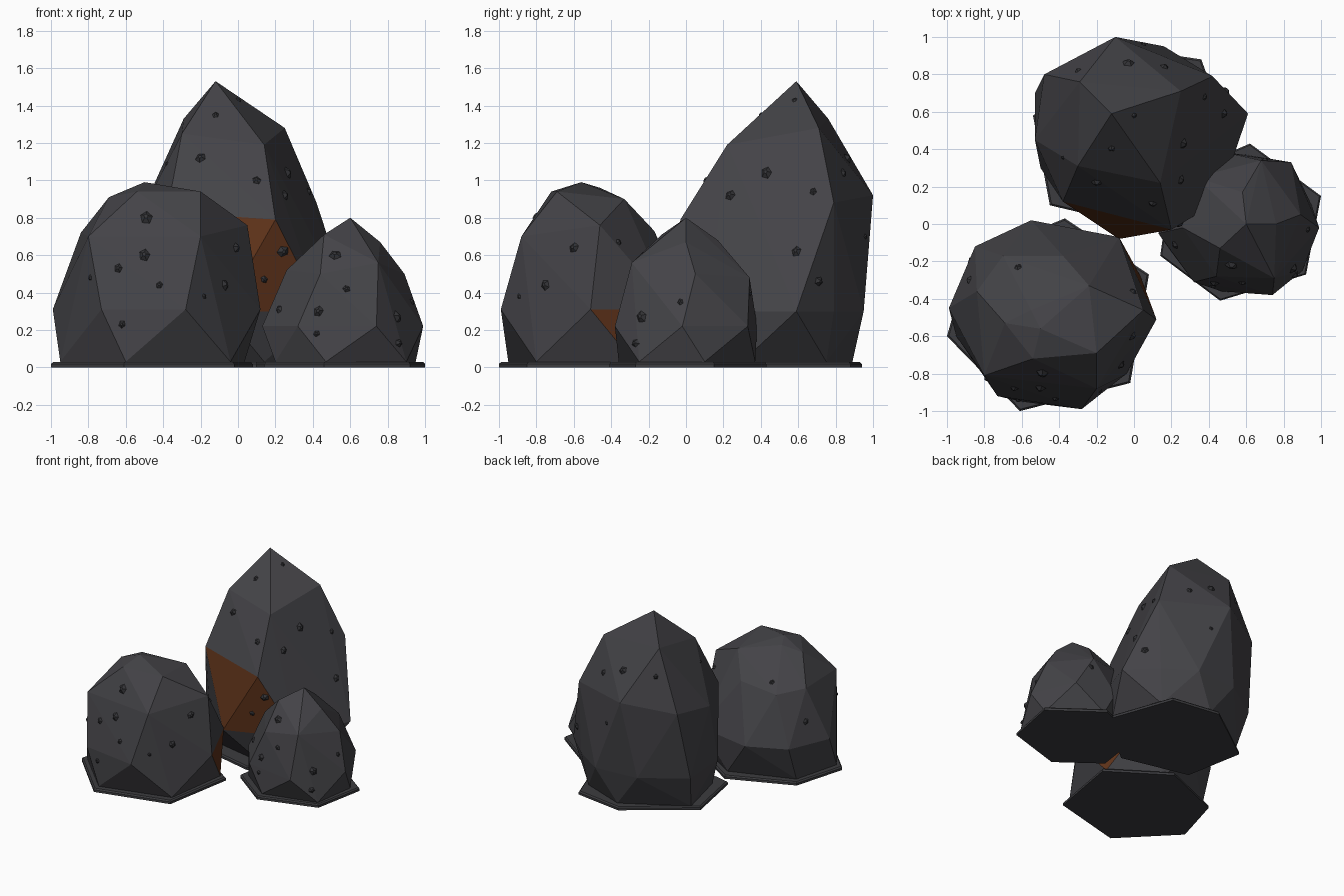
import bpy
import bmesh
import random
from mathutils import Vector, Matrix
from mathutils.bvhtree import BVHTree

random.seed(4)
if "Cube" in bpy.data.objects:
    bpy.data.objects.remove(bpy.data.objects["Cube"], do_unlink=True)


def make_material(name, rgb):
    mat = bpy.data.materials.new(name)
    mat.use_nodes = True
    mat.diffuse_color = (*rgb, 1)
    shader = mat.node_tree.nodes["Principled BSDF"]
    shader.inputs["Base Color"].default_value = (*rgb, 1)
    shader.inputs["Roughness"].default_value = 0.9
    return mat


rock = make_material("charcoal rock", (0.057, 0.056, 0.063))
rust = make_material("rust patch", (0.112, 0.032, 0.01))
slate = make_material("dark slate", (0.045, 0.045, 0.05))
chip = make_material("chip grey", (0.034, 0.034, 0.038))


def finish(bm, name, *materials):
    mesh = bpy.data.meshes.new(name)
    bm.to_mesh(mesh)
    bm.free()
    for mat in materials:
        mesh.materials.append(mat)
    obj = bpy.data.objects.new(name, mesh)
    bpy.context.collection.objects.link(obj)


def boulder(name, crown, rings, rust_rule=None):
    """Faceted hull over loose crown points and level rings of (x, y) points."""
    bm = bmesh.new()
    for p in crown:
        bm.verts.new(p)
    for z, ring in rings.items():
        for x, y in ring:
            bm.verts.new((x, y, z))
    bmesh.ops.convex_hull(bm, input=bm.verts[:])
    loose = [v for v in bm.verts if not v.link_faces]
    bmesh.ops.delete(bm, geom=loose, context='VERTS')
    bmesh.ops.recalc_face_normals(bm, faces=bm.faces[:])
    if rust_rule:
        for face in bm.faces:
            if all(rust_rule(v.co, face.calc_center_median()) for v in face.verts):
                face.material_index = 1
    surface = BVHTree.FromBMesh(bm)
    finish(bm, name, rock, rust)
    return surface


def base_plate(name, corners):
    """Thin slab with a slightly narrower top."""
    bm = bmesh.new()
    middle = sum((Vector(c) for c in corners), Vector((0, 0))) / len(corners)
    for z, scale in ((0, 1), (0.018, 1), (0.028, 0.98)):
        for c in corners:
            bm.verts.new((*middle.lerp(Vector(c), scale), z))
    bmesh.ops.convex_hull(bm, input=bm.verts[:])
    bmesh.ops.recalc_face_normals(bm, faces=bm.faces[:])
    finish(bm, name, slate)


def chips(name, surface, front=(), side=(), top=(), back=()):
    """Small five-sided stones stuck on a boulder, each found by a straight ray."""
    bm = bmesh.new()
    rays = [((x, -3, z), (0, 1, 0), r) for x, z, r in front]
    rays += [((3, y, z), (-1, 0, 0), r) for y, z, r in side]
    rays += [((x, y, 3), (0, 0, -1), r) for x, y, r in top]
    rays += [((x, 3, z), (0, -1, 0), r) for x, z, r in back]
    for origin, direction, r in rays:
        hit, normal, _, _ = surface.ray_cast(Vector(origin), Vector(direction))
        if hit is None:
            continue
        spin = Matrix.Rotation(random.uniform(0, 6), 4, 'Z')
        place = (Matrix.Translation(hit) @ normal.to_track_quat('Z', 'Y').to_matrix().to_4x4()
                 @ spin @ Matrix.Diagonal((r, r * 0.85, r, 1)))
        bmesh.ops.create_cone(bm, cap_ends=True, segments=5, radius1=1.45,
                              radius2=0.3, depth=0.9, matrix=place)
    finish(bm, name, chip)


# Tall boulder at the back, with a rust patch on its front
tall = boulder(
    "tall_boulder",
    [(-.12, .59, 1.53), (-.29, .76, 1.33), (.25, .71, 1.28), (.14, .22, 1.19),
     (-.3, .31, 1.25), (-.38, .12, .83), (.2, -.03, .79), (.42, .79, .88),
     (-.1, 1, .92), (-.48, .8, .85), (-.53, .45, .8)],
    {.3: [(.61, .59), (.45, .12), (-.08, -.08), (-.5, .3), (-.53, .7),
          (-.2, .92), (.16, .95), (.4, .79)],
     .03: [(.47, .3), (.36, .75), (0, .89), (-.48, .62), (-.38, .2), (.14, .09)]},
    lambda p, mid: -.4 < p.x < .5 and p.y < .25 and .2 < p.z < 1.22 and mid.x < .22)
base_plate("tall_boulder_base", [(.36, .88), (-.04, .94), (-.54, .58), (-.45, .1),
                                 (.1, -.03), (.55, .35)])
chips("tall_boulder_chips", tall,
      front=[(-.12, 1.35, .025), (-.2, 1.12, .035), (.1, 1, .03), (.25, .92, .035),
             (.24, .62, .04), (.14, .47, .025), (-.38, 1.09, .015)],
      side=[(.43, 1.04, .04), (.68, .94, .025), (.59, .62, .035),
            (.71, .46, .035), (.58, 1.43, .02), (.84, 1.04, .03)],
      top=[(-.03, .86, .04), (-.3, .82, .025)],
      back=[(.05, .7, .02)])

# Broad rounded boulder at the front, rust on the flank facing the others
broad = boulder(
    "broad_boulder",
    [(-.5, -.56, .99), (-.55, -.46, .96), (-.54, -.72, .94), (-.2, -.69, .94),
     (-.69, -.53, .91), (-.24, -.33, .9), (-.8, -.81, .7), (-.84, -.36, .72),
     (.05, -.46, .76), (-.38, -.17, .73), (-.7, -.17, .7), (-.2, -.88, .7)],
    {.31: [(-.99, -.45), (-.73, -.92), (-.28, -.99), (.12, -.51), (-.08, -.07),
           (-.55, .02), (-.85, -.12)],
     .03: [(-.95, -.6), (-.6, -.95), (-.04, -.8), (.035, -.28), (-.35, -.04),
           (-.85, -.22)]},
    lambda p, mid: p.x > -.1 and p.y > -.52 and p.z < .4)
base_plate("broad_boulder_base", [(-1, -.6), (-.61, -1), (-.02, -.85), (.08, -.27),
                                  (-.37, .03), (-.88, -.18)])
chips("broad_boulder_chips", broad,
      front=[(-.49, .8, .045), (-.5, .6, .04), (-.64, .53, .03), (-.42, .44, .025),
             (-.07, .44, .035), (-.01, .64, .035), (-.62, .23, .025),
             (-.79, .48, .02), (-.18, .38, .018)],
      side=[(-.36, .67, .025)],
      top=[(-.62, -.23, .025)],
      back=[(-.88, .48, .03)])

# Small pointed boulder at the left
small = boulder(
    "small_boulder",
    [(.6, 0, .8), (.46, -.13, .71), (.76, 0, .67), (.58, .17, .68), (.26, -.02, .52),
     (.44, -.28, .5), (.75, -.29, .56), (.89, .05, .5), (.68, .34, .48), (.33, .25, .5)],
    {.22: [(.13, -.05), (.32, -.31), (.74, -.38), (.99, -.02), (.84, .33), (.5, .38)],
     .03: [(.47, -.36), (.9, -.25), (.95, .1), (.6, .37), (.2, -.15), (.24, .2)]})
base_plate("small_boulder_base", [(.46, -.41), (.92, -.27), (1, .15), (.62, .43),
                                  (.2, .25), (.14, -.17)])
chips("small_boulder_chips", small,
      front=[(.52, .6, .04), (.43, .3, .035), (.58, .42, .025), (.42, .18, .022),
             (.22, .31, .03), (.85, .27, .04), (.86, .13, .03)],
      side=[(-.03, .35, .022)],
      back=[(.7, .4, .025)])
